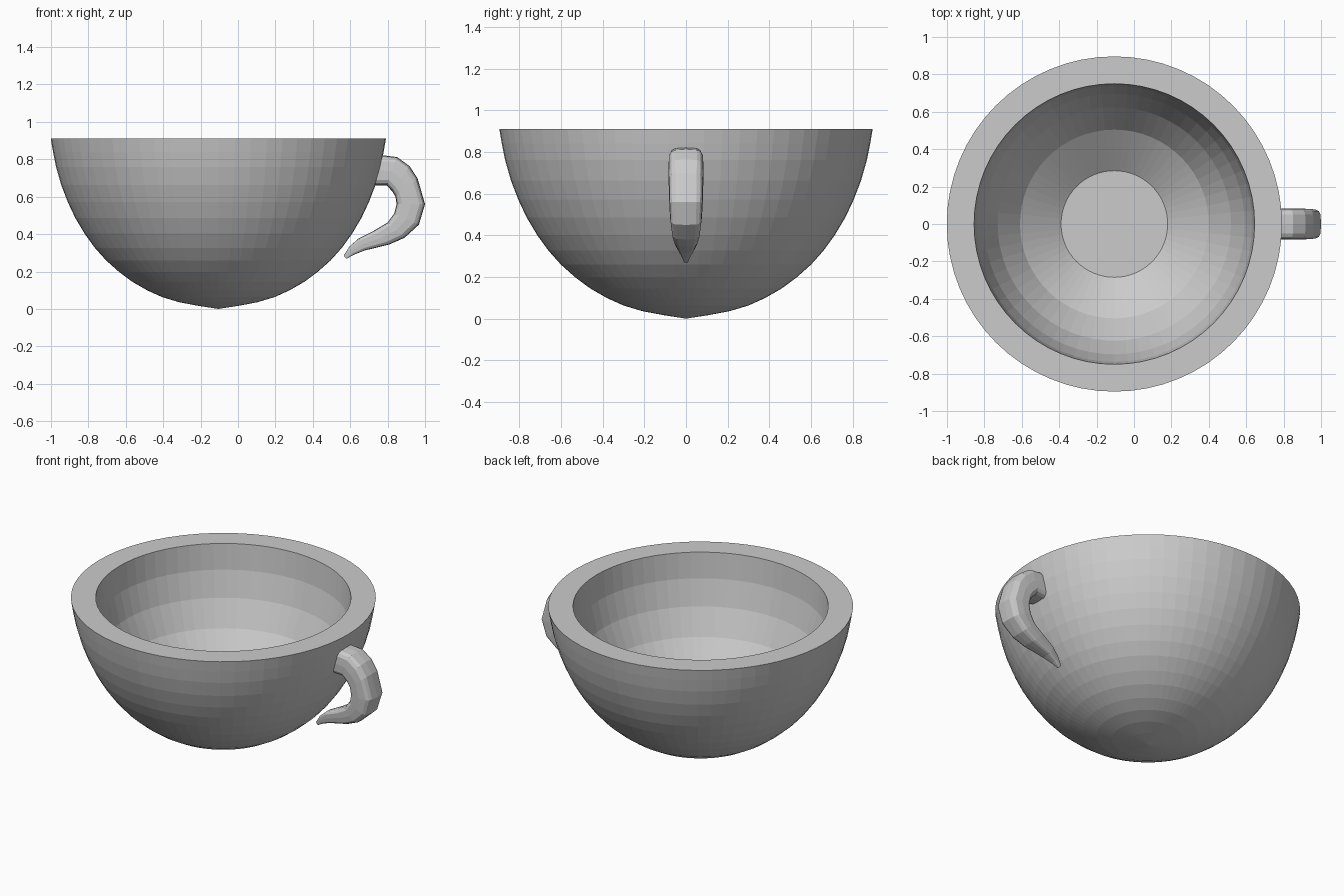
import bpy, bmesh, math
from mathutils import Vector

cube = bpy.data.objects.get("Cube")
if cube:
    bpy.data.objects.remove(cube, do_unlink=True)

AXIS_X = -0.105
SIDES = 64

clay = bpy.data.materials.new("plain grey")
clay.use_nodes = True
GREY = (0.6, 0.6, 0.6, 1)
clay.diffuse_color = GREY
clay.node_tree.nodes["Principled BSDF"].inputs["Base Color"].default_value = GREY


def make_object(name, bm):
    bmesh.ops.recalc_face_normals(bm, faces=bm.faces)
    mesh = bpy.data.meshes.new(name)
    bm.to_mesh(mesh)
    bm.free()
    mesh.materials.append(clay)
    obj = bpy.data.objects.new(name, mesh)
    bpy.context.collection.objects.link(obj)
    return obj


def bridge(bm, a, b):
    for i in range(len(a)):
        j = (i + 1) % len(a)
        bm.faces.new((a[i], a[j], b[j], b[i]))


# Bowl: outer wall from the pointed base up, over the flat rim, down to the floor
outer = [(0.11, 0.017), (0.21, 0.036), (0.30, 0.063), (0.38, 0.099), (0.46, 0.145),
         (0.53, 0.197), (0.60, 0.259), (0.66, 0.326), (0.715, 0.402), (0.765, 0.486),
         (0.805, 0.571), (0.84, 0.662), (0.868, 0.76), (0.884, 0.84), (0.896, 0.91)]
# Inner wall: a rounded hollow in level steps, ending in a flat floor
inner = []
for step in range(6):
    sine = step * 0.185
    inner.append((0.75 * math.sqrt(1 - sine * sine), 0.91 - 0.885 * sine))

bm = bmesh.new()
rings = []
for r, z in outer + inner:
    rings.append([bm.verts.new((AXIS_X + r * math.cos(math.tau * i / SIDES),
                                r * math.sin(math.tau * i / SIDES), z))
                  for i in range(SIDES)])
for a, b in zip(rings, rings[1:]):
    bridge(bm, a, b)
base = bm.verts.new((AXIS_X, 0, 0))
for i in range(SIDES):
    bm.faces.new((base, rings[0][(i + 1) % SIDES], rings[0][i]))
bm.faces.new(rings[-1])
make_object("bowl", bm)

# Handle: rounded-box sections; outer x, z, inner x, z, half width
sections = [(0.74, 0.82, 0.73, 0.66, 0.08), (0.785, 0.82, 0.77, 0.66, 0.082),
            (0.85, 0.812, 0.795, 0.66, 0.084), (0.917, 0.764, 0.826, 0.627, 0.084),
            (0.96, 0.698, 0.842, 0.60, 0.083), (1.0, 0.56, 0.848, 0.56, 0.081),
            (0.967, 0.45, 0.835, 0.51, 0.076), (0.89, 0.38, 0.80, 0.462, 0.068),
            (0.81, 0.345, 0.73, 0.42, 0.057), (0.676, 0.312, 0.645, 0.377, 0.038),
            (0.62, 0.29, 0.596, 0.334, 0.022), (0.58, 0.268, 0.565, 0.285, 0.01)]
POINTS = 16


def rounded(v):
    return math.copysign(abs(v) ** 0.5, v)


bm = bmesh.new()
loops = []
for ox, oz, ix, iz, half in sections:
    out, inn = Vector((ox, 0, oz)), Vector((ix, 0, iz))
    mid, reach = (out + inn) / 2, (out - inn) / 2
    loop = []
    for i in range(POINTS):
        t = math.tau * i / POINTS
        side = Vector((0, half * rounded(math.sin(t)), 0))
        loop.append(bm.verts.new(mid + reach * rounded(math.cos(t)) + side))
    loops.append(loop)
for a, b in zip(loops, loops[1:]):
    bridge(bm, a, b)
bm.faces.new(loops[0])
bm.faces.new(loops[-1])
make_object("handle", bm)
